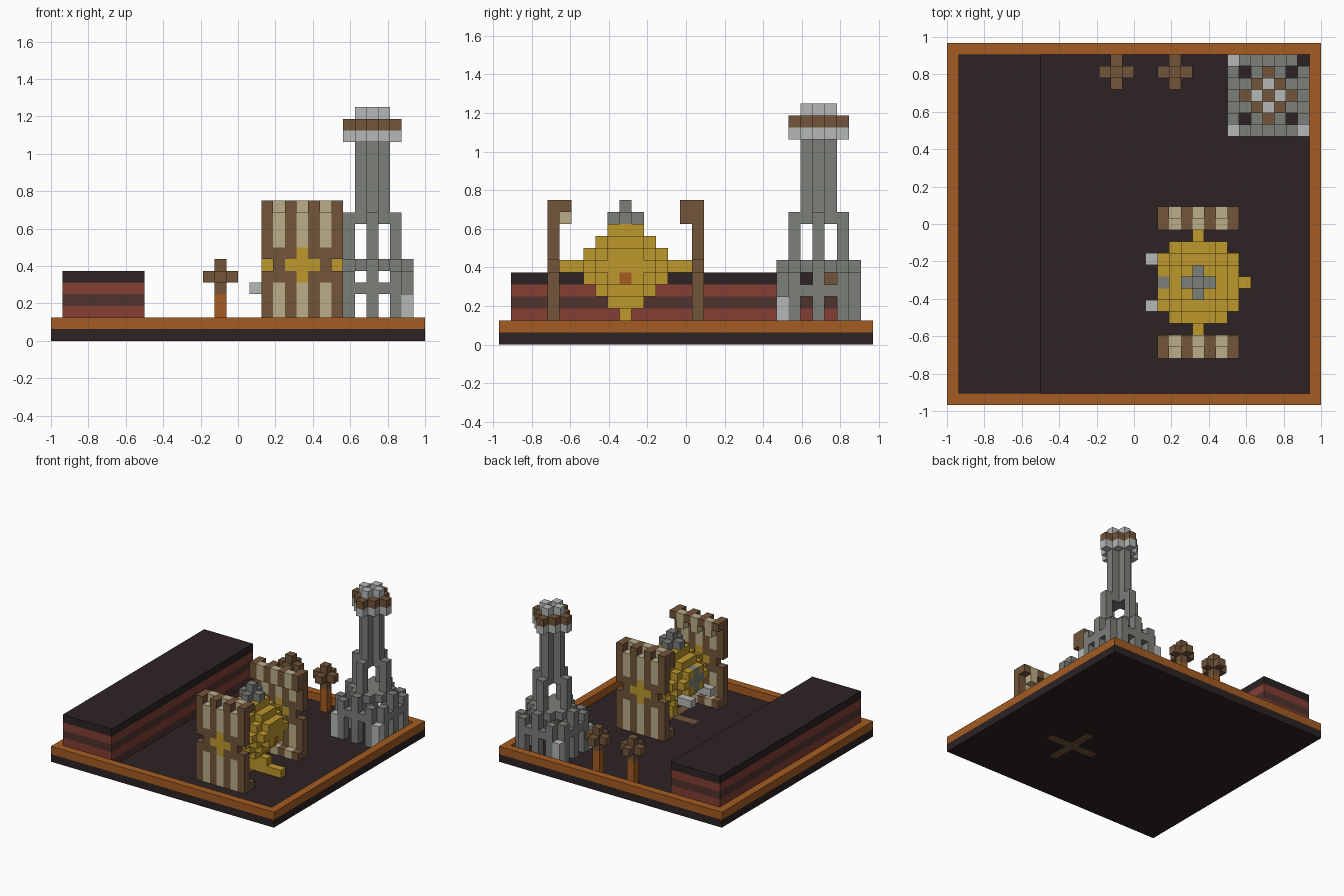
import bpy
import bmesh
from mathutils import Vector

if "Cube" in bpy.data.objects:
    bpy.data.objects.remove(bpy.data.objects["Cube"], do_unlink=True)

UNIT = 1 / 16
ORIGIN = Vector((-1, -15.5 * UNIT, 0))
PALETTE = {
    "dark": "2c2223", "orange": "a45c22", "brown": "72553a",
    "cream": "bbae88", "gold": "bd982c", "grey": "7b7e79",
    "light_grey": "b6b9b8", "red": "833e34", "dark_red": "50322e",
}


def linear(code):
    vals = [int(code[n:n + 2], 16) / 255 for n in (0, 2, 4)]
    return [v / 12.92 if v < 0.04 else ((v + 0.055) / 1.055) ** 2.4 for v in vals] + [1]


MATS = {}
for label, code in PALETTE.items():
    mat = bpy.data.materials.new(label)
    mat.use_nodes = True
    mat.diffuse_color = linear(code)
    mat.node_tree.nodes["Principled BSDF"].inputs["Base Color"].default_value = linear(code)
    MATS[label] = mat

AXES = [Vector(a) for a in ((1, 0, 0), (0, 1, 0), (0, 0, 1))]


def build(name, cells):
    """Turn a dictionary of cell -> colour into a mesh of its exposed faces."""
    bm = bmesh.new()
    used = sorted(set(cells.values()))
    corners = {}

    def vert(p):
        key = tuple(round(c) for c in p)
        if key not in corners:
            corners[key] = bm.verts.new(ORIGIN + Vector(key) * UNIT)
        return corners[key]

    for cell, colour in cells.items():
        base = Vector(cell)
        for n in range(3):
            u, v = AXES[(n + 1) % 3], AXES[(n + 2) % 3]
            for side in (0, 1):
                step = AXES[n] * (1 if side else -1)
                if tuple(int(c) for c in base + step) in cells:
                    continue
                p = base + AXES[n] * side
                ring = [p, p + u, p + u + v, p + v]
                if not side:
                    ring.reverse()
                face = bm.faces.new([vert(q) for q in ring])
                face.material_index = used.index(colour)
    mesh = bpy.data.meshes.new(name)
    bm.to_mesh(mesh)
    bm.free()
    for colour in used:
        mesh.materials.append(MATS[colour])
    obj = bpy.data.objects.new(name, mesh)
    bpy.context.collection.objects.link(obj)
    return obj


def fill(cells, colour, xs, ys, zs, rule=lambda x, y, z: True):
    """Fill inclusive ranges of cells wherever the rule holds."""
    for x in range(xs[0], xs[1] + 1):
        for y in range(ys[0], ys[1] + 1):
            for z in range(zs[0], zs[1] + 1):
                if rule(x, y, z):
                    cells[x, y, z] = colour


# Floor slab with a brown cross set into it, and a raised rim
floor = {}
fill(floor, "dark", (0, 31), (0, 30), (0, 0))
fill(floor, "brown", (18, 24), (10, 10), (0, 0))
fill(floor, "brown", (21, 21), (7, 13), (0, 0))
build("floor", floor)
rim = {}
fill(rim, "orange", (0, 31), (0, 30), (1, 1),
     lambda x, y, z: x in (0, 31) or y in (0, 30))
build("rim", rim)

# Long striped wall
wall = {}
for level, colour in enumerate(("dark_red", "red", "dark_red", "red", "dark"), 1):
    fill(wall, colour, (1, 7), (1, 29), (level, level))
build("striped_wall", wall)

# Two posts with cross-shaped heads
for side, px in (("right", 14), ("left", 19)):
    post = {}
    fill(post, "orange", (px, px), (28, 28), (1, 3))
    fill(post, "brown", (px - 1, px + 1), (27, 29), (4, 6),
         lambda x, y, z: abs(x - px) + abs(y - 28) + abs(z - 5) <= 1)
    build(side + "_post", post)

# Tower, laid out around its centre column
CX, CY = 27, 26
tower = {}


def tower_layer(colour, zs, rule):
    fill(tower, colour, (CX - 3, CX + 3), (CY - 3, CY + 3), zs,
         lambda x, y, z: rule(*sorted((abs(x - CX), abs(y - CY)))))


tower_layer("grey", (1, 3), lambda a, b: b == 3 and a in (0, 2))
tower_layer("grey", (4, 4), lambda a, b: b == 3 and a < 3)
tower_layer("grey", (5, 5), lambda a, b: b == 3 and a in (0, 2))
tower_layer("grey", (6, 6), lambda a, b: a + b < 4)
tower_layer("grey", (7, 9), lambda a, b: a == 0 and b == 2)
tower_layer("grey", (10, 10), lambda a, b: a == 0 and b <= 2)
tower_layer("grey", (10, 16), lambda a, b: a + b <= 1)
tower_layer("light_grey", (17, 17), lambda a, b: a + b <= 2)
tower_layer("brown", (18, 18), lambda a, b: a + b <= 2)
tower_layer("light_grey", (19, 19), lambda a, b: a + b == 1)
tower_layer("light_grey", (1, 3), lambda a, b: a == b == 3)
for z in range(1, 4):
    tower.pop((CX + 3, CY + 3, z))
build("tower", tower)

# Striped panels at both ends of the machine, with a gold cross and side notches
for name, outer, inner in (("front_panel", 4, 5), ("back_panel", 16, 15)):
    panel = {}
    for x in range(18, 25):
        striped = x % 2 == 1
        colour = "cream" if striped else "brown"
        fill(panel, colour, (x, x), (outer, outer), (1, 10 if striped else 11))
        fill(panel, colour, (x, x), (inner, inner), (11, 11))
        fill(panel, colour, (x, x), (inner, inner), (1, 1))
        if striped or name == "back_panel":
            fill(panel, colour, (x, x), (inner, inner), (10, 10))
    fill(panel, "brown", (18, 24), (outer, outer), (5, 7))
    fill(panel, "gold", (20, 22), (outer, outer), (5, 7),
         lambda x, y, z: abs(x - 21) + abs(z - 6) <= 1)
    for x in (18, 24):
        panel.pop((x, outer, 6))
    build(name, panel)

# Gold ball with axle, foot and grey cap
BX, BY = 21, 10
ball = {}
REACH = {2: 0, 3: 2, 4: 5, 5: 10, 6: 13, 7: 10, 8: 5, 9: 2}
for level, reach in REACH.items():
    fill(ball, "gold", (BX - 3, BX + 3), (BY - 3, BY + 3), (level, level),
         lambda x, y, z: (x - BX) ** 2 + (y - BY) ** 2 <= reach)
fill(ball, "gold", (BX, BX), (5, 15), (6, 6))
fill(ball, "gold", (BX, BX + 4), (BY, BY), (1, 1))
fill(ball, "gold", (BX, BX + 2), (BY, BY), (2, 2))
fill(ball, "grey", (BX - 1, BX + 1), (BY - 1, BY + 1), (10, 10),
     lambda x, y, z: abs(x - BX) + abs(y - BY) <= 1)
fill(ball, "grey", (BX, BX), (BY, BY), (11, 11))

# Grey plate, orange stud and pale handles on the ball's sides
fill(ball, "grey", (18, 18), (BY - 1, BY + 1), (5, 7),
     lambda x, y, z: abs(y - BY) + abs(z - 6) <= 1)
fill(ball, "orange", (24, 24), (BY, BY), (5, 5))
for y in (BY - 2, BY + 2):
    fill(ball, "light_grey", (17, 18), (y, y), (4, 4))
build("gold_ball", ball)
